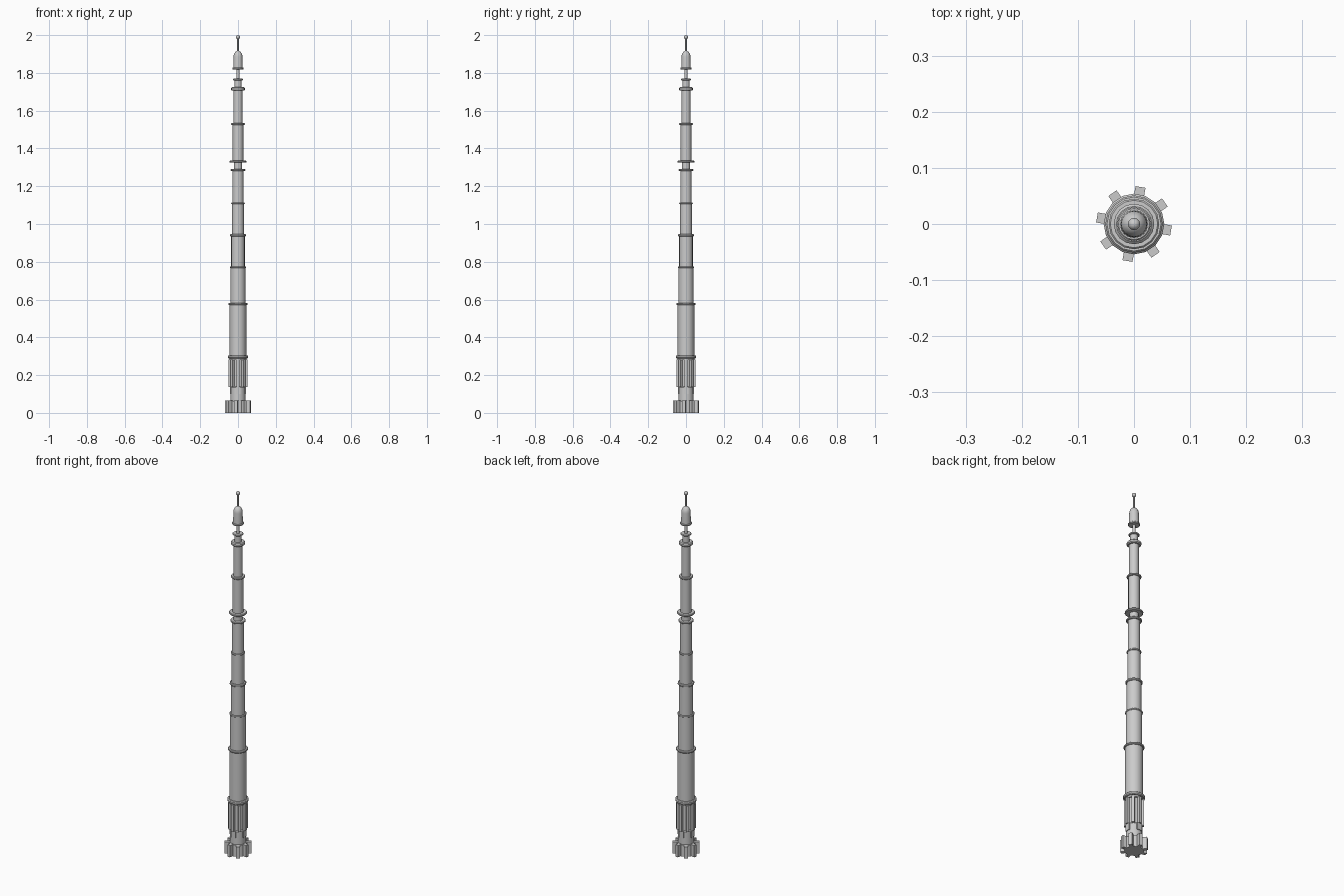
import bpy
from math import cos, sin, pi, radians

if "Cube" in bpy.data.objects:
    bpy.data.objects.remove(bpy.data.objects["Cube"])


def lathe(name, profile, sides=16, angle=35):
    """Revolve (radius, z) points around z and cap both ends."""
    verts = [(r * cos(2 * pi * k / sides), r * sin(2 * pi * k / sides), z)
             for r, z in profile for k in range(sides)]
    faces = []
    for i in range(len(profile) - 1):
        for k in range(sides):
            a, b = i * sides + k, i * sides + (k + 1) % sides
            faces.append((a, b, b + sides, a + sides))
    faces.append(tuple(reversed(range(sides))))
    faces.append(tuple(range(len(verts) - sides, len(verts))))
    mesh = bpy.data.meshes.new(name)
    mesh.from_pydata(verts, [], faces)
    ob = bpy.data.objects.new(name, mesh)
    bpy.context.collection.objects.link(ob)
    bpy.context.view_layer.objects.active = ob
    ob.select_set(True)
    bpy.ops.object.shade_smooth_by_angle(angle=radians(angle))
    ob.select_set(False)
    return ob


def radial_box(name, deg, r0, r1, width, z0, z1):
    """Box reaching outward from r0 to r1 at the given angle."""
    a, r = radians(deg), (r0 + r1) / 2
    bpy.ops.mesh.primitive_cube_add(size=1, location=(r * cos(a), r * sin(a), (z0 + z1) / 2),
                                    rotation=(0, 0, a))
    ob = bpy.context.object
    ob.name = name
    ob.scale = (r1 - r0, width, z1 - z0)
    ob.select_set(False)


# Toothed base
lathe("base_hub", [(0.047, 0), (0.047, 0.063)])
for k in range(8):
    radial_box("base_tooth", 35 + 45 * k, 0.04, 0.067, 0.018, 0, 0.065)

# Lower core with buttresses and small doorway blocks
lathe("lower_core", [(0.04, 0.06), (0.04, 0.135), (0.036, 0.14), (0.036, 0.29)])
for k in range(8):
    radial_box("buttress", 45 * k, 0.03, 0.049, 0.014, 0.137, 0.283)
for k in range(4):
    radial_box("door_block", 90 * k, 0.03, 0.043, 0.028, 0.10, 0.137)

# Stepped shaft sections: radius, bottom, top
for r, z0, z1 in [(0.044, 0.28, 0.58), (0.040, 0.58, 0.77), (0.036, 0.77, 0.94),
                  (0.032, 0.94, 1.11), (0.030, 1.11, 1.285), (0.022, 1.285, 1.33),
                  (0.028, 1.33, 1.53), (0.024, 1.53, 1.715), (0.019, 1.715, 1.765),
                  (0.008, 1.765, 1.825)]:
    lathe("shaft_section", [(r, z0), (r, z1)])

# Collars: outer radius, centre height, thickness
for r, z, t in [(0.054, 0.297, 0.016), (0.051, 0.577, 0.011), (0.043, 0.771, 0.008),
                (0.042, 0.94, 0.012), (0.036, 1.11, 0.008), (0.039, 1.286, 0.010),
                (0.045, 1.33, 0.011), (0.036, 1.53, 0.010), (0.036, 1.715, 0.018),
                (0.027, 1.765, 0.008), (0.030, 1.823, 0.009)]:
    h, c = t / 2, t * 0.25
    lathe("collar", [(r - c, z - h), (r, z - c), (r, z + c), (r - c, z + h)])

# Domed cap
dome = [(0.025, 1.825), (0.0235, 1.885)]
dome += [(0.0235 * cos(pi * i / 12), 1.885 + 0.032 * sin(pi * i / 12)) for i in range(1, 6)]
lathe("dome_cap", dome + [(0.003, 1.918)])

# Spire rod and finial ball
lathe("spire_rod", [(0.004, 1.91), (0.004, 1.985)], 8, 50)
bpy.ops.mesh.primitive_uv_sphere_add(segments=12, ring_count=8, radius=0.011, location=(0, 0, 1.989))
bpy.context.object.name = "finial_ball"
bpy.ops.object.shade_smooth()
